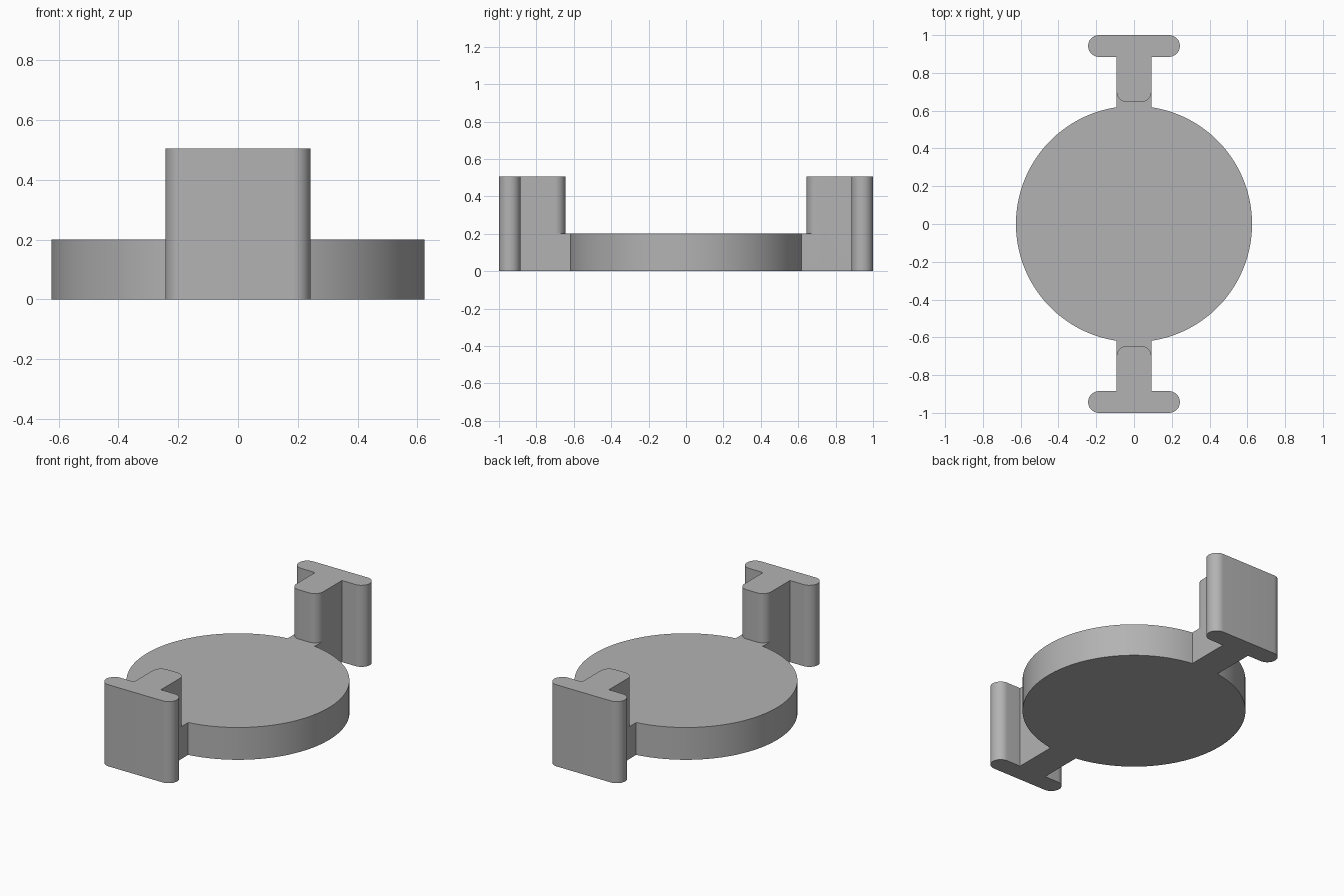
import bpy
import bmesh
from math import sin, cos, pi, radians, asin

cube = bpy.data.objects.get("Cube")
if cube:
    bpy.data.objects.remove(cube, do_unlink=True)

DISC_R, DISC_H = 0.625, 0.2       # round plate
POST_H = 0.505                    # T-shaped posts
STEM = 0.092                      # half width of stem and bridge
CAP_X, CAP_Y0, CAP_Y1 = 0.243, 0.885, 1.0
STEM_Y, FILLET = 0.645, 0.056

grey = bpy.data.materials.new("grey")
grey.use_nodes = True
colour = (0.45, 0.45, 0.45, 1)
grey.diffuse_color = colour
grey.node_tree.nodes["Principled BSDF"].inputs["Base Color"].default_value = colour


def arc(cx, cy, r, start, end, steps):
    """Points along an arc, angles in radians."""
    return [(cx + r * cos(start + (end - start) * i / steps),
             cy + r * sin(start + (end - start) * i / steps))
            for i in range(steps + 1)]


def half_turn(points):
    return [(-x, -y) for x, y in points]


def extrude_outlines(name, outlines, height):
    """Upright solid from closed counter-clockwise outlines."""
    bm = bmesh.new()
    for outline in outlines:
        low = [bm.verts.new((x, y, 0)) for x, y in outline]
        high = [bm.verts.new((x, y, height)) for x, y in outline]
        bm.faces.new(low[::-1])
        bm.faces.new(high)
        for i in range(len(low)):
            j = (i + 1) % len(low)
            bm.faces.new((low[i], low[j], high[j], high[i]))
    mesh = bpy.data.meshes.new(name)
    bm.to_mesh(mesh)
    bm.free()
    mesh.materials.append(grey)
    obj = bpy.data.objects.new(name, mesh)
    bpy.context.collection.objects.link(obj)
    return obj


# Round plate with a short bridge at the back and front
gap = asin(STEM / DISC_R)
bridge_end = STEM_Y + FILLET + 0.03
side = arc(0, 0, DISC_R, -pi / 2 + gap, pi / 2 - gap, 96)
half = side + [(STEM, bridge_end), (-STEM, bridge_end)]
plate = extrude_outlines("round_plate_with_posts", [half + half_turn(half)], DISC_H)

# T-shaped posts: rounded stem end and a crossbar with round ends
r = (CAP_Y1 - CAP_Y0) / 2
mid = CAP_Y0 + r
right = (arc(STEM - FILLET, STEM_Y + FILLET, FILLET, -pi / 2, 0, 12)
         + [(STEM, CAP_Y0)]
         + arc(CAP_X - r, mid, r, -pi / 2, pi / 2, 24))
tee = right + [(-x, y) for x, y in reversed(right)]
posts = extrude_outlines("posts", [tee, half_turn(tee)], POST_H)
posts.hide_render = True

# Merge into one solid
union = plate.modifiers.new("join_posts", 'BOOLEAN')
union.operation = 'UNION'
union.solver = 'EXACT'
union.object = posts
bpy.ops.object.select_all(action='DESELECT')
plate.select_set(True)
bpy.context.view_layer.objects.active = plate
bpy.ops.object.modifier_apply(modifier=union.name)
bpy.data.objects.remove(posts, do_unlink=True)
bpy.ops.object.shade_smooth_by_angle(angle=radians(30))
